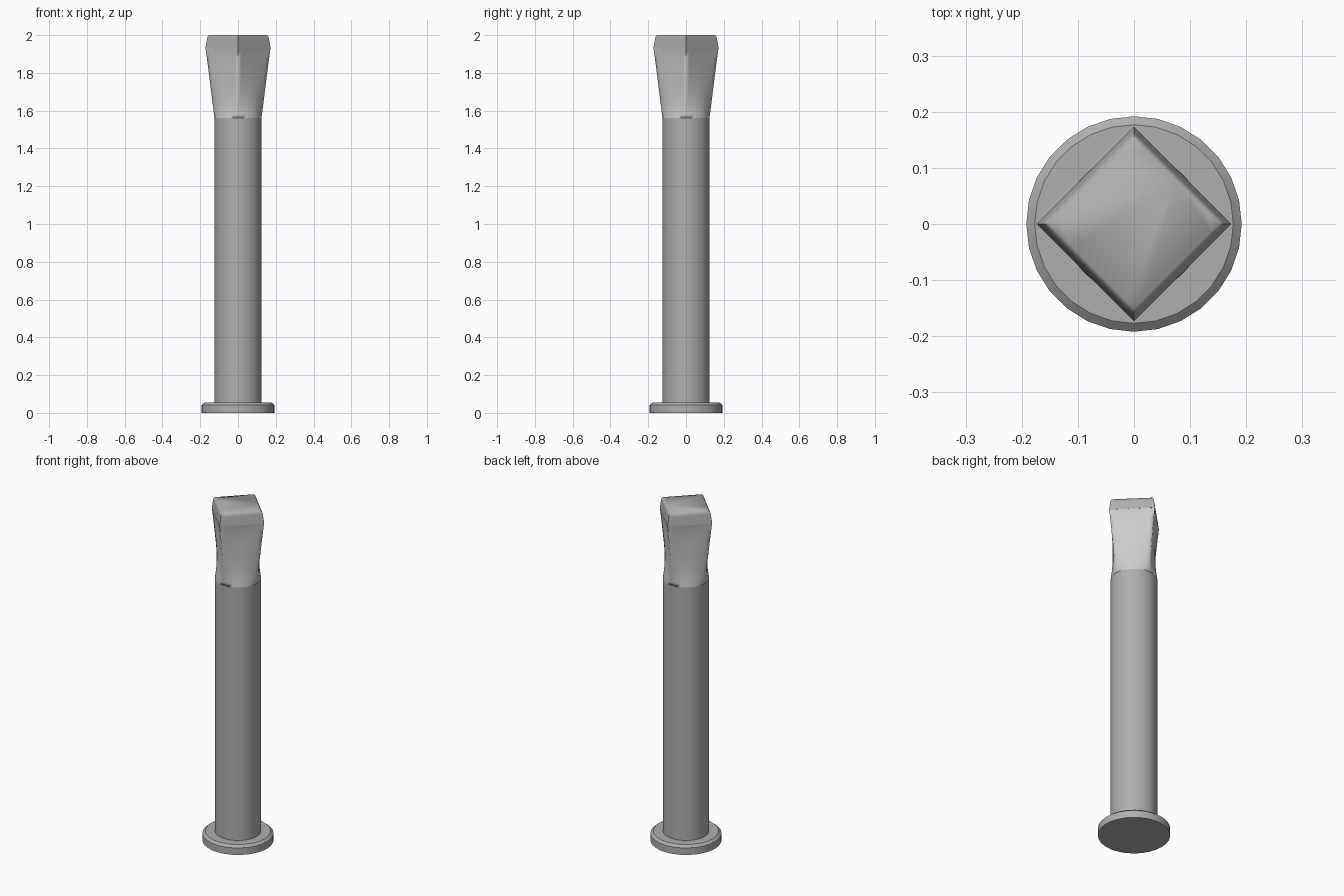
import bpy, bmesh
from math import pi, cos, sin, sqrt

if "Cube" in bpy.data.objects:
    bpy.data.objects.remove(bpy.data.objects["Cube"])


def material(name, v):
    m = bpy.data.materials.new(name)
    m.diffuse_color = (v, v, v, 1)
    m.use_nodes = True
    m.node_tree.nodes["Principled BSDF"].inputs["Base Color"].default_value = m.diffuse_color
    return m


def ring_radius(a, flat, corner):
    # blends a circle (flat == corner) into a square whose corners lie on x and y
    phi = (a % (pi / 2)) - pi / 4
    return flat + (corner - flat) * (1 / cos(phi) - 1) / (sqrt(2) - 1)


def loft(name, rings, sides, mat, angle=35):
    """rings: (z, distance to flat side, distance to corner)"""
    bm = bmesh.new()
    loops = []
    for z, flat, corner in rings:
        loop = []
        for i in range(sides):
            a = 2 * pi * i / sides
            r = ring_radius(a, flat, corner)
            loop.append(bm.verts.new((r * cos(a), r * sin(a), z)))
        loops.append(loop)
    for lo, hi in zip(loops, loops[1:]):
        for i in range(sides):
            j = (i + 1) % sides
            bm.faces.new((lo[i], lo[j], hi[j], hi[i]))
    bm.faces.new(loops[0][::-1])
    bm.faces.new(loops[-1])
    me = bpy.data.meshes.new(name)
    bm.to_mesh(me)
    bm.free()
    me.materials.append(mat)
    ob = bpy.data.objects.new(name, me)
    bpy.context.collection.objects.link(ob)
    bpy.ops.object.select_all(action='DESELECT')
    bpy.context.view_layer.objects.active = ob
    ob.select_set(True)
    bpy.ops.object.shade_smooth_by_angle(angle=angle * pi / 180)
    return ob


dark = material("dark_metal", .43)
pale = material("pale_glass", .9)

# round foot plate with a chamfered rim
loft("base_plate", [(0, .192, .192), (.042, .192, .192), (.055, .177, .177)], 28, dark)

# round column
loft("post", [(.05, .124, .124), (1.56, .124, .124)], 56, dark)

# flared lamp head, round below and square above
loft("lamp_head", [
    (1.56, .124, .124), (1.58, .122, .127), (1.61, .117, .131),
    (1.66, .113, .137), (1.74, .112, .147), (1.82, .113, .157),
    (1.88, .116, .165), (1.91, .119, .169), (1.93, .122, .172)], 56, pale, 89)

# square cap with sloped sides and a softened top edge
k = sqrt(2)
loft("cap", [(z, c / k, c) for z, c in
             [(1.93, .173), (1.98, .164), (1.992, .160), (2.0, .152)]], 56, dark, 60)
